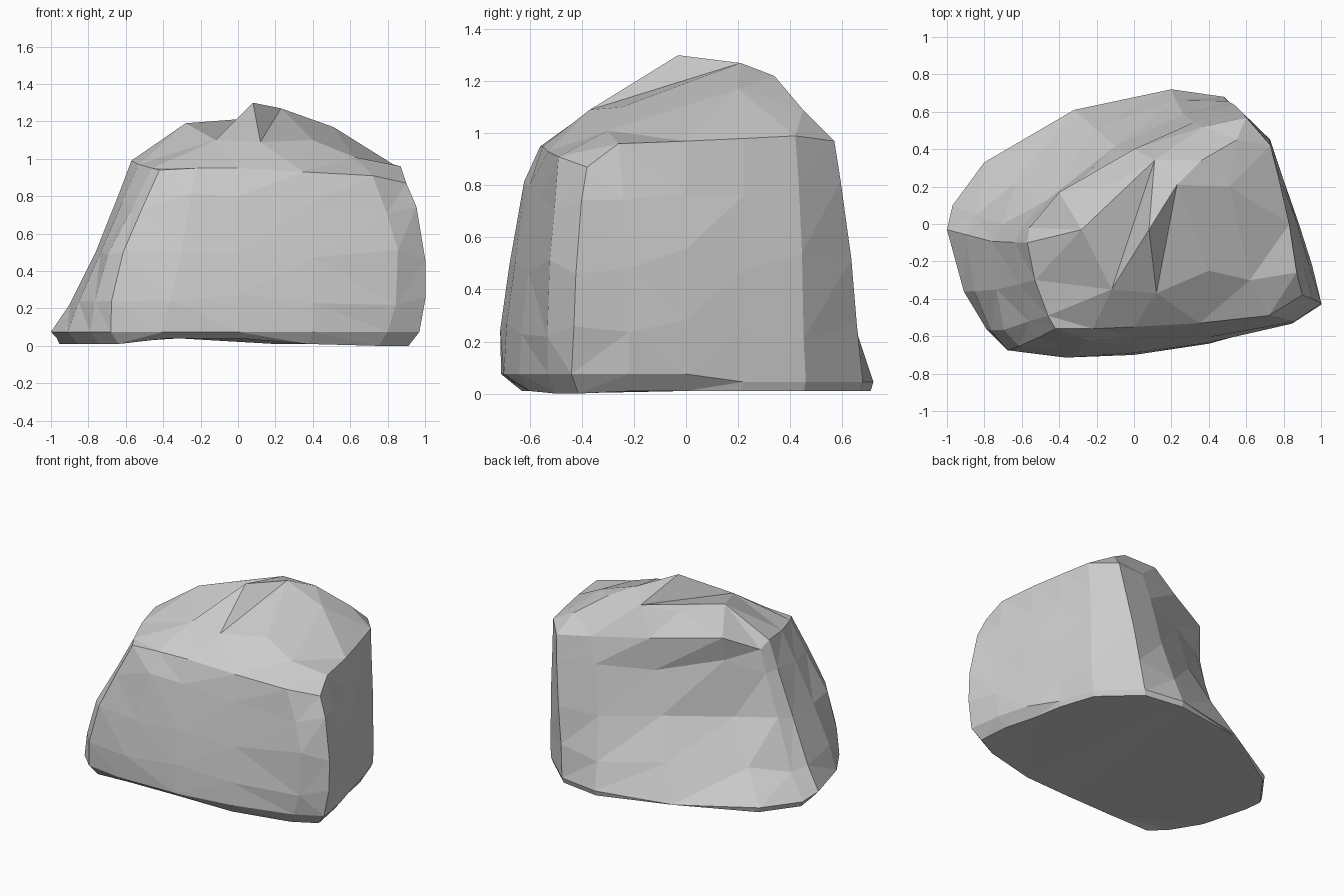
import bpy, bmesh, random
from mathutils import Vector
from mathutils.geometry import delaunay_2d_cdt

if "Cube" in bpy.data.objects:
    bpy.data.objects.remove(bpy.data.objects["Cube"])

random.seed(4)

# Upright contour lines round the boulder: foot xy, waist xy, shoulder xyz
columns = [
    (-.68, -.67, -.62, -.65, -.42, -.56, .94),
    (-.40, -.71, -.30, -.68, -.22, -.56, .95),
    (0, -.70, 0, -.66, 0, -.55, .95),
    (.40, -.64, .40, -.61, .35, -.53, .93),
    (.80, -.53, .86, -.52, .72, -.49, .91),
    (.97, -.44, 1.0, -.42, .90, -.38, .87),
    (.94, -.22, .94, -.22, .87, -.26, .96),
    (.88, 0, .87, 0, .83, 0, .97),
    (.80, .22, .80, .22, .78, .22, .98),
    (.72, .46, .73, .44, .73, .42, .99),
    (.48, .68, .54, .63, .60, .57, .97),
    (.20, .72, .26, .59, .37, .52, 1.0),
    (-.32, .61, -.10, .42, 0, .40, 1.04),
    (-.80, .33, -.47, .13, -.40, .17, 1.06),
    (-.97, .10, -.70, 0, -.56, -.02, .95),
    (-1.0, -.03, -.76, -.09, -.57, -.10, .99),
    (-.91, -.36, -.74, -.35, -.53, -.30, .97),
    (-.79, -.56, -.69, -.56, -.46, -.49, .95),
]
# Broken peaks and notches on top
crown = [
    (.08, -.03, 1.30), (.23, .21, 1.27), (.12, -.37, 1.09), (-.12, -.35, 1.10),
    (-.28, -.03, 1.19), (.11, .34, 1.22), (.36, .34, 1.22), (.51, .20, 1.17),
    (.55, .45, 1.09), (.40, -.25, 1.10), (-.10, .22, 1.18), (.62, -.30, 1.01),
]


def contour(c, t):
    """Point on a contour line, curved through foot, waist and shoulder."""
    a, b, s = Vector(c[0:2]), Vector(c[2:4]), Vector(c[4:6])
    p = a * (1 - t) * (1 - 2 * t) + b * 4 * t * (1 - t) + s * t * (2 * t - 1)
    foot = .075 if a.y < .05 else .045
    return Vector((p.x, p.y, foot + (c[6] - foot) * t))


bm = bmesh.new()
n = len(columns)

# Underside ring: undercut at the front, nearly sharp at the back
rings = [[]]
for i, c in enumerate(columns):
    k = .94 if c[1] < .05 else .985
    z = .01 + .03 * (i in (1, 2, 12)) - .01 * (i in (4, 5))
    rings[0].append(bm.verts.new((c[0] * k, c[1] * k, z)))

# Side rings with slight chipping between foot and shoulder
for t in (0, .2, .5, .8, 1):
    ring = []
    for c in columns:
        p = contour(c, t)
        if 0 < t < 1:
            p += Vector((random.uniform(-.006, .006), random.uniform(-.006, .006),
                         random.uniform(-.04, .04)))
        ring.append(bm.verts.new(p))
    rings.append(ring)
for lo, hi in zip(rings, rings[1:]):
    for i in range(n):
        j = (i + 1) % n
        bm.faces.new((lo[i], lo[j], hi[j], hi[i]))
bm.faces.new(rings[0][::-1])

# Top surface triangulated between shoulder and crown points
top = rings[-1] + [bm.verts.new(p) for p in crown]
creases = [(n, n + 2), (n + 2, n + 1), (n, n + 5), (n + 3, n),
           (n + 4, n + 3), (n + 3, n + 5), (n + 4, n + 5)]
outline = [(i, (i + 1) % n) for i in range(n)]
_, _, tris, orig, _, _ = delaunay_2d_cdt(
    [v.co.xy for v in top], outline + creases, [list(range(n))], 1, 1e-5)
for tri in tris:
    bm.faces.new([top[orig[k][0]] for k in tri])

bmesh.ops.triangulate(bm, faces=bm.faces[:])
bmesh.ops.recalc_face_normals(bm, faces=bm.faces[:])
low = min(v.co.z for v in bm.verts)
bmesh.ops.translate(bm, verts=bm.verts[:], vec=(0, 0, -low))

mesh = bpy.data.meshes.new("boulder")
bm.to_mesh(mesh)
bm.free()
bpy.context.collection.objects.link(bpy.data.objects.new("boulder", mesh))
